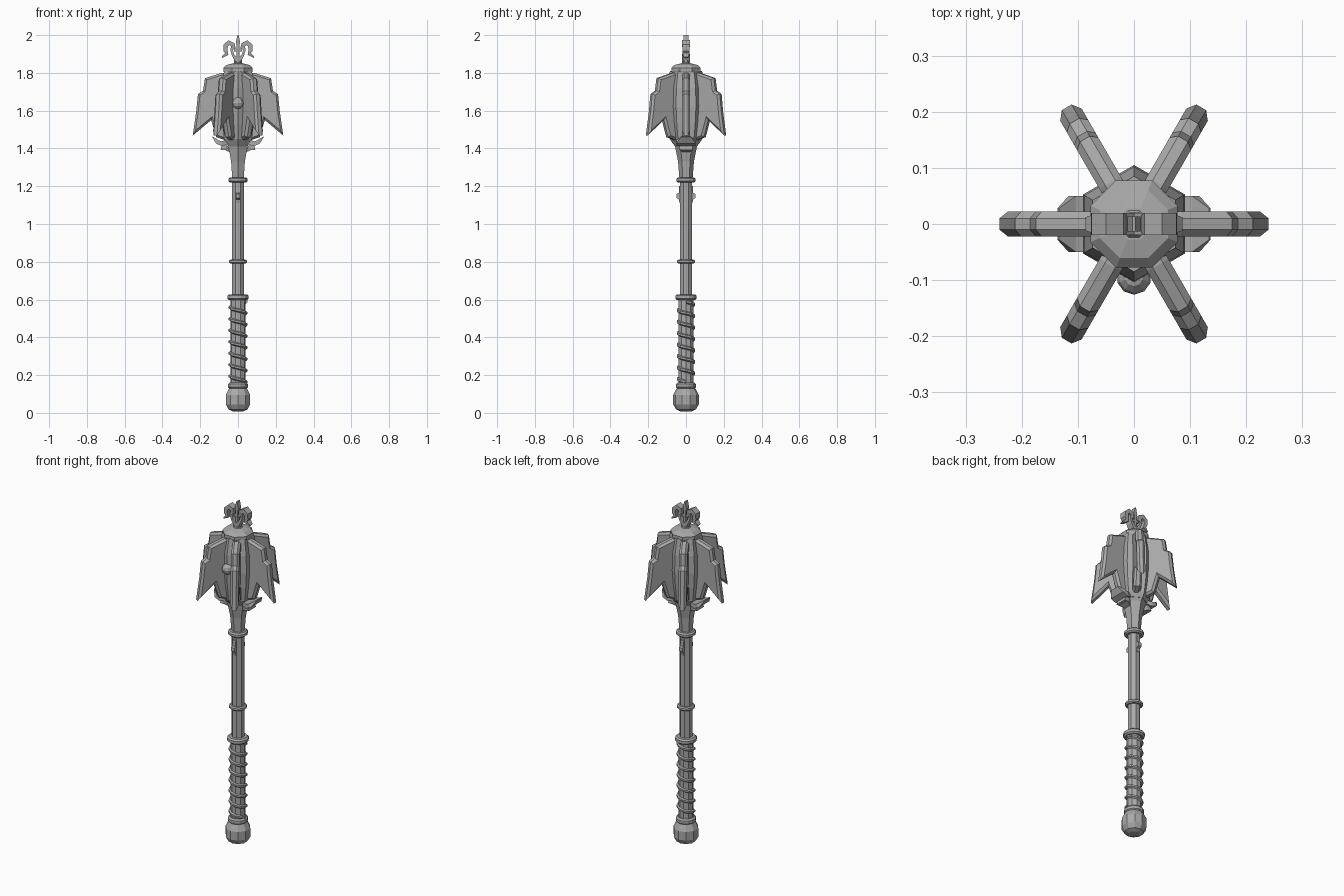
import bpy, bmesh, math
from mathutils import Matrix, Vector

if "Cube" in bpy.data.objects:
    bpy.data.objects.remove(bpy.data.objects["Cube"])

steel = bpy.data.materials.new("grey steel")
steel.diffuse_color = (0.4, 0.4, 0.4, 1)
steel.use_nodes = True
steel.node_tree.nodes["Principled BSDF"].inputs["Base Color"].default_value = steel.diffuse_color


def finish(name, bm):
    bmesh.ops.recalc_face_normals(bm, faces=bm.faces)
    me = bpy.data.meshes.new(name)
    bm.to_mesh(me)
    bm.free()
    me.materials.append(steel)
    ob = bpy.data.objects.new(name, me)
    bpy.context.collection.objects.link(ob)
    return ob


def lathe(name, profile, sides, turn=0.0):
    """Closed faceted solid from (radius, z) points."""
    bm = bmesh.new()
    rings = []
    for r, z in profile:
        rings.append([bm.verts.new((r * math.cos(turn + i * math.tau / sides),
                                    r * math.sin(turn + i * math.tau / sides), z))
                      for i in range(sides)])
    for a, b in zip(rings, rings[1:]):
        for i in range(sides):
            j = (i + 1) % sides
            bm.faces.new((a[i], a[j], b[j], b[i]))
    bm.faces.new(rings[0])
    bm.faces.new(rings[-1])
    return finish(name, bm)


def plate(name, pts, half, inset=0.0, depth=0.0, angle=0.0):
    """Outline in x-z, extruded along y, with optional bevelled sides, turned about z."""
    bm = bmesh.new()
    front = [bm.verts.new((x, -half, z)) for x, z in pts]
    back = [bm.verts.new((x, half, z)) for x, z in pts]
    sides = [bm.faces.new(front), bm.faces.new(back[::-1])]
    n = len(pts)
    for i in range(n):
        j = (i + 1) % n
        bm.faces.new((front[i], back[i], back[j], front[j]))
    bmesh.ops.recalc_face_normals(bm, faces=bm.faces)
    if inset:
        bmesh.ops.inset_individual(bm, faces=sides, thickness=inset, depth=depth,
                                   use_even_offset=True)
    bm.transform(Matrix.Rotation(angle, 4, 'Z'))
    return finish(name, bm)


def strip(name, path, sx=1):
    """Box swept along (x, z, half thickness, half width in y) stations."""
    bm = bmesh.new()
    rings = []
    for i, (x, z, t, w) in enumerate(path):
        a, b = path[max(i - 1, 0)], path[min(i + 1, len(path) - 1)]
        d = Vector((b[0] - a[0], b[1] - a[1])).normalized()
        nx, nz = -d.y * t, d.x * t
        rings.append([bm.verts.new((sx * (x + s * nx), v * w, z + s * nz))
                      for s, v in ((-1, -1), (-1, 1), (1, 1), (1, -1))])
    for a, b in zip(rings, rings[1:]):
        for i in range(4):
            j = (i + 1) % 4
            bm.faces.new((a[i], a[j], b[j], b[i]))
    bm.faces.new(rings[0])
    bm.faces.new(rings[-1])
    return finish(name, bm)


def collar(name, r, z0, z1, sides=12):
    c = (z1 - z0) * 0.25
    return lathe(name, [(r * .85, z0), (r, z0 + c), (r, z1 - c), (r * .85, z1)],
                 sides, math.pi / sides)


# Handle
lathe("pommel", [(.03, .008), (.052, .018), (.068, .045), (.068, .095), (.05, .13)], 10,
      math.pi / 10)
collar("pommel_collar", .054, .128, .16)
lathe("grip", [(.041, .15), (.041, .61)], 10)
collar("grip_collar", .058, .597, .628)
lathe("shaft", [(.034, .62), (.034, 1.23)], 8, math.pi / 8)
collar("shaft_collar", .048, .79, .812)
collar("neck_collar", .053, 1.22, 1.247)

# Spiral wrap around the grip
bm = bmesh.new()
turns, per = 7, 10
prev = None
for i in range(turns * per + 1):
    a = -i * math.tau / per
    z = .165 + .425 * i / (turns * per)
    ring = [bm.verts.new((r * math.cos(a), r * math.sin(a), z + dz))
            for r, dz in ((.038, -.014), (.05, -.006), (.05, .004), (.038, .01))]
    if prev:
        for k in range(4):
            m = (k + 1) % 4
            bm.faces.new((prev[k], prev[m], ring[m], ring[k]))
    else:
        bm.faces.new(ring)
    prev = ring
bm.faces.new(prev)
finish("grip_wrap", bm)

# Small clasps on the front and back of the shaft
for k, ang in enumerate((math.pi / 2, -math.pi / 2)):
    plate(f"clasp_{k}", [(.025, 1.2), (.036, 1.2), (.038, 1.165), (.049, 1.16),
                         (.049, 1.138), (.038, 1.13), (.034, 1.11), (.025, 1.11)],
          .011, angle=ang)

# Head core
lathe("neck", [(.035, 1.24), (.042, 1.33), (.058, 1.41), (.078, 1.44)], 6, math.pi / 6)
lathe("head_core", [(.07, 1.425), (.085, 1.45), (.097, 1.53), (.105, 1.62), (.102, 1.72),
                    (.085, 1.81)], 6, math.pi / 6)
lathe("head_cap", [(.078, 1.795), (.084, 1.81), (.084, 1.825), (.066, 1.842), (.03, 1.85)],
      8, math.pi / 8)

# Six flanges with bevelled edges
flange = [(.055, 1.80), (.085, 1.80), (.175, 1.772), (.185, 1.705), (.212, 1.688),
          (.222, 1.59), (.24, 1.468), (.142, 1.55), (.115, 1.46), (.055, 1.44)]
for k in range(6):
    plate(f"flange_{k}", flange, .01, .011, .012, k * math.pi / 3)

# Front stud
bm = bmesh.new()
bmesh.ops.create_uvsphere(bm, u_segments=10, v_segments=6, radius=.031,
                          matrix=Matrix.Translation((0, -.095, 1.64)))
finish("front_stud", bm)

# Claws and brackets under the head, and curled horns on the crest
for s, side in ((1, "right"), (-1, "left")):
    strip(f"claw_{side}", [(.035, 1.44, .012, .03), (.085, 1.425, .013, .05),
                           (.11, 1.435, .011, .05), (.135, 1.462, .002, .028)], s)
    strip(f"bracket_{side}", [(.04, 1.385, .006, .02), (.065, 1.405, .014, .034),
                              (.088, 1.41, .018, .034)], s)
    strip(f"horn_{side}", [(.022, 1.925, .01, .016), (.028, 1.95, .012, .02),
                           (.048, 1.96, .013, .02), (.065, 1.945, .012, .02),
                           (.066, 1.918, .011, .019), (.06, 1.9, .01, .018),
                           (.085, 1.882, .003, .012)], s)
    # Half of the shield frame
    strip(f"crest_frame_{side}", [(.004, 1.865, .012, .02), (.026, 1.895, .007, .02),
                                  (.034, 1.92, .006, .018), (.03, 1.95, .006, .016)], s)

# Crest centre: base, cross and spike
lathe("crest_base", [(.032, 1.842), (.022, 1.855), (.022, 1.875)], 8, math.pi / 8)
plate("crest_post", [(-.007, 1.86), (.007, 1.86), (.007, 1.95), (.012, 1.96),
                     (.003, 2.0), (-.003, 2.0), (-.012, 1.96), (-.007, 1.95)], .013)
plate("crest_bar", [(-.02, 1.912), (.02, 1.912), (.02, 1.924), (-.02, 1.924)], .012)
